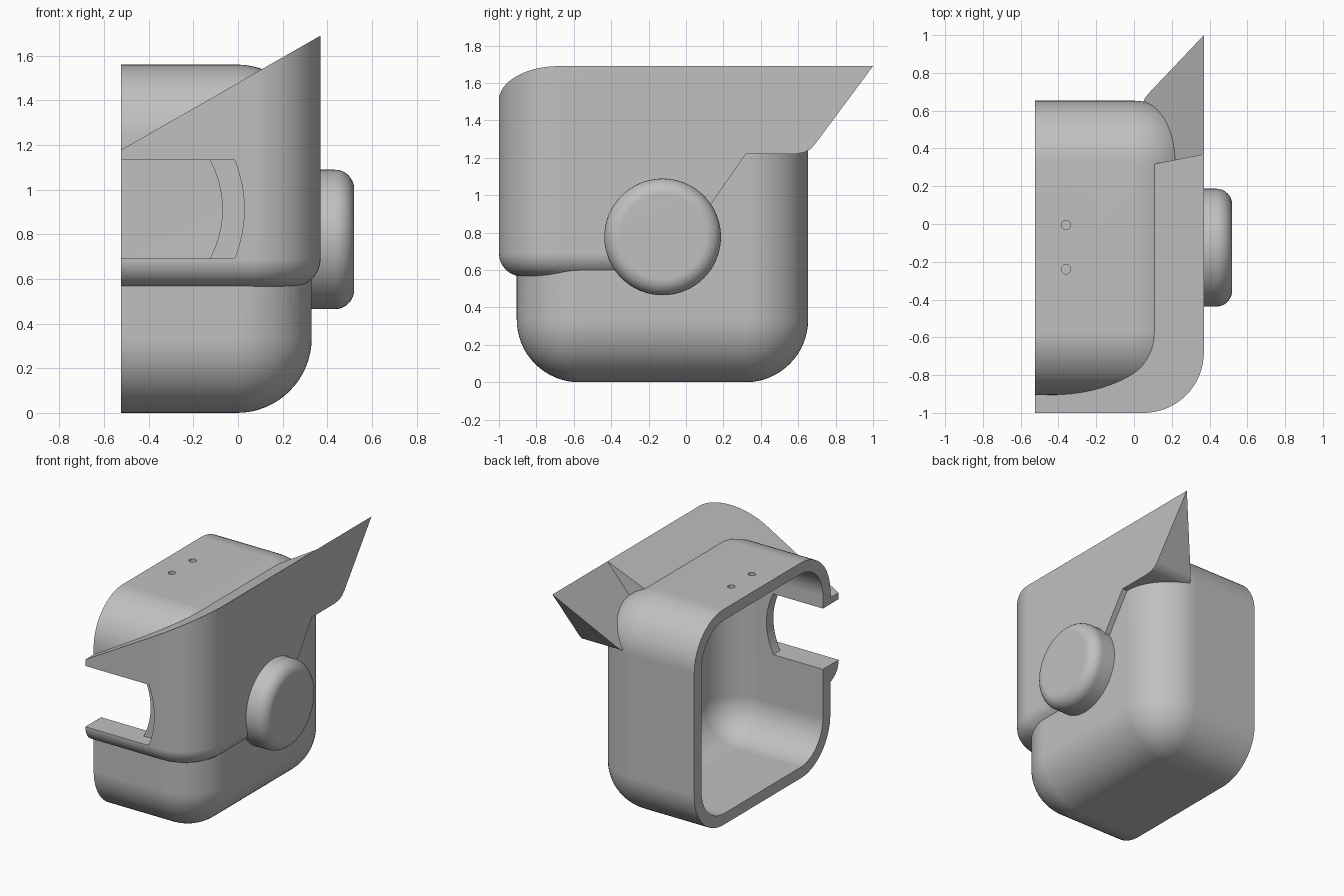
import bpy, bmesh, math
from mathutils import Matrix

if "Cube" in bpy.data.objects:
    bpy.data.objects.remove(bpy.data.objects["Cube"], do_unlink=True)

GREY = (0.53, 0.53, 0.53, 1)
grey = bpy.data.materials.new("plain_grey")
grey.use_nodes = True
grey.diffuse_color = GREY
grey.node_tree.nodes["Principled BSDF"].inputs["Base Color"].default_value = GREY

CUT_X = -0.523      # open side
OVER_X = -0.7       # parts overrun the open side, then get trimmed


def finish(bm, name):
    bmesh.ops.recalc_face_normals(bm, faces=bm.faces)
    mesh = bpy.data.meshes.new(name)
    bm.to_mesh(mesh)
    bm.free()
    obj = bpy.data.objects.new(name, mesh)
    bpy.context.collection.objects.link(obj)
    return obj


def box_bm(lo, hi):
    bm = bmesh.new()
    bmesh.ops.create_cube(bm, size=1)
    for v in bm.verts:
        v.co = [(a + b) / 2 + c * (b - a) for a, b, c in zip(lo, hi, v.co)]
    return bm


def bevel(bm, edges, radius, segments):
    bmesh.ops.bevel(bm, geom=edges, offset=radius, offset_type='OFFSET',
                    segments=segments, profile=0.5, affect='EDGES', clamp_overlap=True)


def rounded_box(name, lo, hi, radius):
    # every edge rounded except those around the -x face
    bm = box_bm(lo, hi)
    edges = [e for e in bm.edges if max(v.co.x for v in e.verts) > lo[0] + 0.01]
    bevel(bm, edges, radius, 16)
    return finish(bm, name)


def prism(name, points, axis, lo, hi):
    # extrude a 2D outline along x (points are y,z) or y (points are x,z)
    bm = bmesh.new()
    place = (lambda p, d: (d, *p)) if axis == 'x' else (lambda p, d: (p[0], d, p[1]))
    face = bm.faces.new([bm.verts.new(place(p, lo)) for p in points])
    geom = bmesh.ops.extrude_face_region(bm, geom=[face])["geom"]
    for v in geom:
        if isinstance(v, bmesh.types.BMVert):
            v.co["xy".index(axis)] = hi
    return finish(bm, name)


def boolean(target, tool, operation):
    mod = target.modifiers.new("bool", 'BOOLEAN')
    mod.object, mod.operation, mod.solver = tool, operation, 'EXACT'
    graph = bpy.context.evaluated_depsgraph_get()
    mesh = bpy.data.meshes.new_from_object(target.evaluated_get(graph))
    target.modifiers.clear()
    target.data = mesh
    bpy.data.objects.remove(tool, do_unlink=True)


def dress(obj):
    obj.data.materials.clear()
    obj.data.materials.append(grey)
    bpy.ops.object.select_all(action='DESELECT')
    obj.select_set(True)
    bpy.context.view_layer.objects.active = obj
    bpy.ops.object.shade_smooth_by_angle(angle=math.radians(28))
    obj.modifiers.new("even_normals", 'WEIGHTED_NORMAL').keep_sharp = True


# Outer shell: rounded front corner, rolled lower edge
bm = box_bm((OVER_X, -1, 0.565), (0.37, 1.1, 2))
bevel(bm, [e for e in bm.edges
           if all(v.co.x > 0.3 and v.co.y < -0.9 for v in e.verts)], 0.32, 16)
bevel(bm, [e for e in bm.edges
           if all(v.co.z < 0.6 and v.co.x > OVER_X - 0.01 for v in e.verts)
           and not all(v.co.x < OVER_X + 0.01 for v in e.verts)
           and not all(v.co.y > 1 for v in e.verts)], 0.125, 8)
shell = finish(bm, "shell")

# Side outline of the shell, with the swept-back wing
side = [(-1.2, 0.4), (-0.25, 0.4), (0.32, 1.22), (0.58, 1.22), (0.63, 1.228),
        (0.665, 1.245), (0.69, 1.273), (1.0, 1.69), (1.0, 2.2), (-1.2, 2.2)]
boolean(shell, prism("side_outline", side, 'x', -1, 1), 'INTERSECT')


# Sloping top of the shell, and the steeper inner face of the wing
def slope_cutter(name, slope, lo):
    ends = [(x, 1.69 + slope * (x - 0.37)) for x in (-0.8, 0.6)]
    return prism(name, ends + [(0.6, 3), (-0.8, 3)], 'y', lo, 1.5)


boolean(shell, slope_cutter("brow_slope", 0.573, -1.5), 'DIFFERENCE')
wing_cut = slope_cutter("wing_slope", 1.42, 0.37)
for v in wing_cut.data.vertices:
    if v.co.y < 1:
        v.co.y += 0.2 * (v.co.x - 0.37)
boolean(shell, wing_cut, 'DIFFERENCE')

# Main body, joined with the shell and hollowed
helmet = rounded_box("helmet_half", (OVER_X, -0.905, 0), (0.33, 0.653, 1.56), 0.335)
boolean(helmet, shell, 'UNION')
boolean(helmet, rounded_box("cavity", (-1, -0.82, 0.08), (0.25, 0.57, 1.48), 0.26),
        'DIFFERENCE')


# Eye opening with a curved end, stepped between shell and body
def eye_outline(end_x, bulge):
    arc = [(end_x + bulge * (1 - t * t), 0.912 + 0.22 * t)
           for t in (i / 8 - 1 for i in range(17))]
    return [(-1, 0.692)] + arc + [(-1, 1.132)]


boolean(helmet, prism("eye_outer", eye_outline(-0.015, 0.043), 'y', -1.3, -0.9), 'DIFFERENCE')
boolean(helmet, prism("eye_inner", eye_outline(-0.125, 0.055), 'y', -1.25, -0.7), 'DIFFERENCE')

# Two small holes in the top
for y in (-0.005, -0.24):
    bm = bmesh.new()
    bmesh.ops.create_cone(bm, cap_ends=True, segments=24, radius1=0.025, radius2=0.025,
                          depth=0.4, matrix=Matrix.Translation((-0.36, y, 1.55)))
    boolean(helmet, finish(bm, "top_hole"), 'DIFFERENCE')

# Trim flat at the open side
boolean(helmet, finish(box_bm((-2, -2, -1), (CUT_X, 2, 3)), "trim"), 'DIFFERENCE')
dress(helmet)

# Ear disc with a rounded rim
bm = bmesh.new()
bmesh.ops.create_cone(bm, cap_ends=True, segments=64, radius1=0.312, radius2=0.312, depth=0.21,
                      matrix=Matrix.Translation((0.415, -0.125, 0.777))
                      @ Matrix.Rotation(math.pi / 2, 4, 'Y'))
bevel(bm, [e for e in bm.edges if all(v.co.x > 0.5 for v in e.verts)], 0.085, 8)
dress(finish(bm, "ear_disc"))
